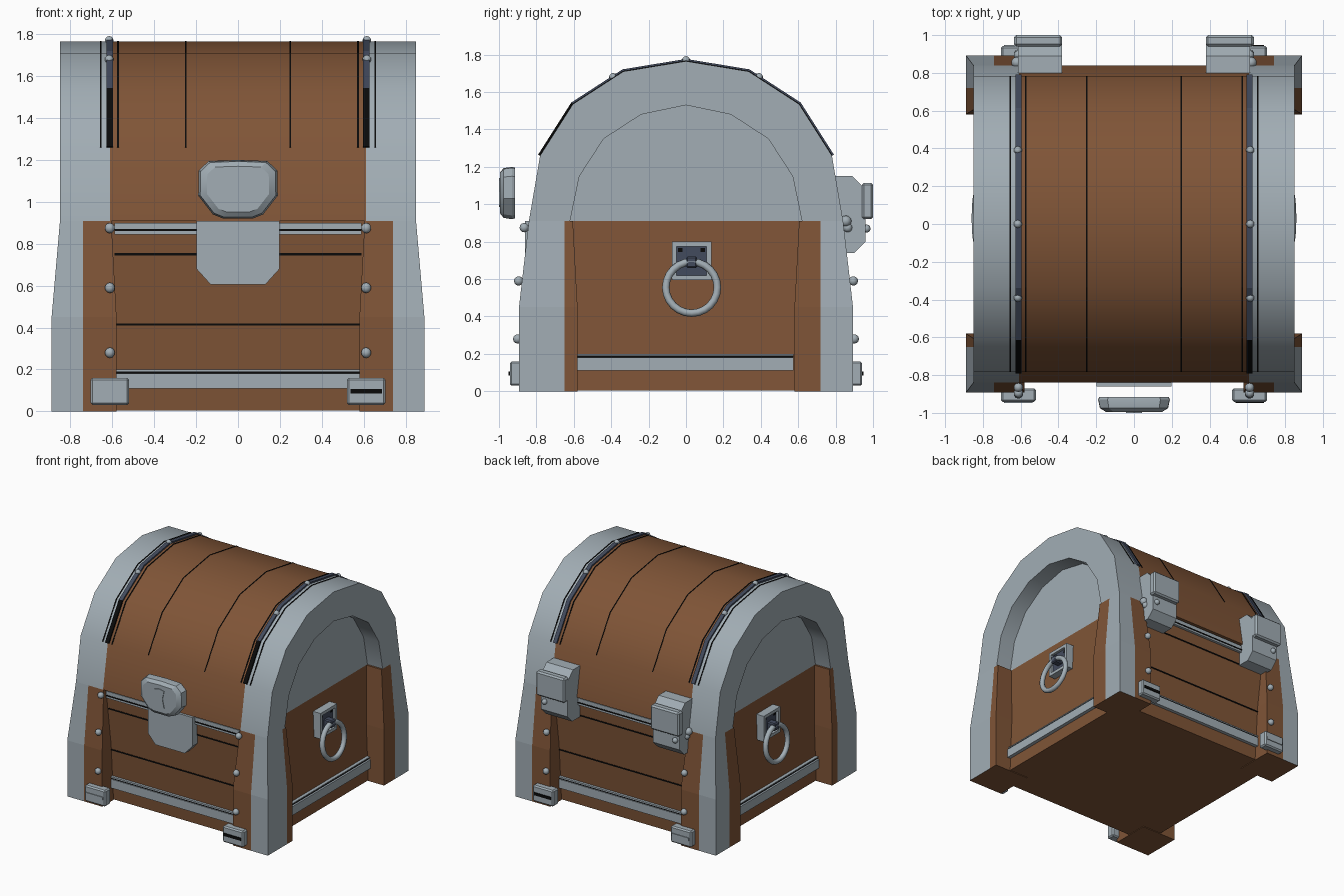
import bpy, bmesh, math
from mathutils import Vector

if "Cube" in bpy.data.objects:
    bpy.data.objects.remove(bpy.data.objects["Cube"])


def material(name, rgb):
    m = bpy.data.materials.new(name)
    m.diffuse_color = (*rgb, 1)
    m.use_nodes = True
    m.node_tree.nodes["Principled BSDF"].inputs["Base Color"].default_value = m.diffuse_color
    return m


WOOD = material("brown wood", (0.215, 0.09, 0.038))
STEEL = material("grey steel", (0.36, 0.42, 0.46))
DARK = material("dark blue steel", (0.055, 0.07, 0.11))
BLACK = material("black", (0.003, 0.003, 0.003))


def finish(name, bm, mats, smooth=0):
    bmesh.ops.recalc_face_normals(bm, faces=bm.faces)
    me = bpy.data.meshes.new(name)
    bm.to_mesh(me)
    bm.free()
    ob = bpy.data.objects.new(name, me)
    bpy.context.collection.objects.link(ob)
    for m in mats:
        me.materials.append(m)
    if smooth:
        bpy.ops.object.select_all(action='DESELECT')
        ob.select_set(True)
        bpy.context.view_layer.objects.active = ob
        bpy.ops.object.shade_smooth_by_angle(angle=math.radians(smooth))
    return ob


def loft(name, rings, mats, rule=None, smooth=0):
    """Skin equal-length rings of points; rule(i) gives the material of side i."""
    bm = bmesh.new()
    vs = [[bm.verts.new(p) for p in r] for r in rings]
    n = len(rings[0])
    for a, b in zip(vs, vs[1:]):
        for i in range(n):
            f = bm.faces.new((a[i], a[(i + 1) % n], b[(i + 1) % n], b[i]))
            f.material_index = rule(i) if rule else 0
    bm.faces.new(vs[0])
    bm.faces.new(vs[-1])
    return finish(name, bm, mats, smooth)


def prism(name, pts, axis, a, b, mat, smooth=0):
    """Extrude a profile (horizontal, z) along x or y."""
    place = (lambda p, t: (t, p[0], p[1])) if axis == 'x' else (lambda p, t: (p[0], t, p[1]))
    return loft(name, [[place(p, t) for p in pts] for t in (a, b)], [mat], None, smooth)


def box(name, x, y, z, mat, bevel=0):
    bm = bmesh.new()
    bmesh.ops.create_cube(bm, size=1)
    for v in bm.verts:
        v.co = [(r[0] + r[1]) / 2 + c * (r[1] - r[0]) for c, r in zip(v.co, (x, y, z))]
    if bevel:
        bmesh.ops.bevel(bm, geom=bm.edges[:], offset=bevel, segments=1, affect='EDGES')
    return finish(name, bm, [mat])


def bolt(name, pos, r=0.025):
    bm = bmesh.new()
    bmesh.ops.create_uvsphere(bm, u_segments=10, v_segments=6, radius=r)
    bmesh.ops.translate(bm, vec=Vector(pos), verts=bm.verts)
    return finish(name, bm, [STEEL], 60)


def mirrored(half):
    """Mirror a half profile that ends on the centre line."""
    return [(-p, q) for p, q in half] + [(p, q) for p, q in half[-2::-1]]


# Lid: wooden barrel with a steel arch and a sunken steel panel at each end
outer = mirrored([(0.84, 0.91), (0.78, 1.26), (0.605, 1.535), (0.335, 1.71), (0, 1.765)])
inner = mirrored([(0.62, 0.91), (0.57, 1.15), (0.44, 1.35), (0.24, 1.48), (0, 1.53)])
prism("lid_barrel", outer, 'x', -0.61, 0.61, WOOD, 40)
for s in (-1, 1):
    prism("lid_end_arch", outer + inner[::-1], 'x', s * 0.61, s * 0.85, STEEL, 30)
    prism("lid_end_panel", inner, 'x', s * 0.61, s * 0.715, STEEL)


def arch_strip(name, x0, x1, lift, mat, pts):
    scaled = lambda k: [(y * k, 0.91 + (z - 0.91) * k) for y, z in pts]
    prism(name, scaled(1 + lift) + scaled(0.97)[::-1], 'x', x0, x1, mat)


# Lid bands and plank grooves
crown = outer[1:-1]
for s in (-1, 1):
    for x, w in ((0.25, 0.003), (0.573, 0.004), (0.655, 0.004)):
        arch_strip("lid_groove", s * x - w, s * x + w, 0.004, BLACK, crown)
    arch_strip("lid_band", s * 0.612 - 0.016, s * 0.612 + 0.016, 0.014, DARK, crown[1:])
    arch_strip("lid_band_end", s * 0.612 - 0.016, s * 0.612 + 0.016, 0.014, BLACK, crown[:2])
    for y, z in ((-0.39, 1.68), (0, 1.77), (0.39, 1.68)):
        bolt("lid_bolt", (s * 0.615, y, z), 0.022)

# Base body with slightly leaning panels
corners = ((-1, -1), (1, -1), (1, 1), (-1, 1))
loft("base_body", [[(a * hx, b * hy, z) for a, b in corners]
                   for hx, hy, z in ((0.75, 0.75, 0.005), (0.715, 0.81, 0.91))], [WOOD])

# Corner posts: steel on the outer corner, wood towards the panels
for sx in (-1, 1):
    for sy in (-1, 1):
        split = 0.65 if sy < 0 else 0.72
        rings = []
        for z, ox, oy, i in ((0, 0.89, 0.893, 0.58), (0.45, 0.89, 0.893, 0.58), (0.91, 0.85, 0.84, 0.605)):
            sec = [(i, i), (ox, i), (ox, split), (ox, oy), (0.74, oy), (i, oy)]
            rings.append([(sx * p, sy * q, z) for p, q in sec])
        loft("corner_post", rings, [WOOD, STEEL], lambda k: int(k in (2, 3)))

# Front and back: rails, plank grooves, bolts and foot plates
for s in (-1, 1):
    face = lambda z: 0.75 + 0.066 * z

    def plate(name, z0, z1, lift, mat, w=0.59):
        y = sorted((s * 0.7, s * (face((z0 + z1) / 2) + lift)))
        box(name, (-w, w), y, (z0, z1), mat)

    plate("lower_rail", 0.11, 0.18, 0.025, STEEL)
    plate("lower_rail_groove", 0.18, 0.19, 0.015, BLACK)
    plate("lower_rail_lip", 0.19, 0.20, 0.02, STEEL)
    plate("upper_rail", 0.845, 0.90, 0.02, STEEL)
    plate("upper_rail_groove", 0.86, 0.87, 0.023, BLACK)
    for z in (0.415, 0.75):
        plate("plank_groove", z - 0.005, z + 0.005, 0.004, BLACK)
    for sx in (-1, 1):
        for y, z in ((0.9, 0.28), (0.895, 0.59), (0.865, 0.875)):
            bolt("post_bolt", (sx * 0.612, s * y, z))
        cx = sx * 0.612
        box("foot_plate", (cx - 0.092, cx + 0.092), sorted((s * 0.87, s * 0.942)), (0.03, 0.16), STEEL, 0.01)
        box("foot_plate_slot", (cx - 0.075, cx + 0.075), sorted((s * 0.93, s * 0.948)), (0.085, 0.107),
            STEEL if sx < 0 else BLACK)

# Sides: lower rail and ring handle on a framed plate
for s in (-1, 1):
    X = lambda a, b: sorted((s * a, s * b))
    box("side_rail", X(0.7, 0.775), (-0.59, 0.575), (0.11, 0.18), STEEL)
    box("side_rail_groove", X(0.7, 0.76), (-0.59, 0.575), (0.18, 0.192), BLACK)
    box("side_rail_lip", X(0.7, 0.768), (-0.59, 0.575), (0.192, 0.20), STEEL)
    box("handle_plate", X(0.7, 0.765), (-0.06, 0.12), (0.60, 0.79), DARK)
    for y, z in (((-0.075, 0.135), (0.775, 0.80)), ((-0.075, 0.135), (0.595, 0.62)),
                 ((-0.075, -0.05), (0.62, 0.775)), ((0.11, 0.135), (0.62, 0.775))):
        box("handle_frame", X(0.7, 0.785), y, z, STEEL)
    for y in (-0.03, 0.09):
        box("handle_rivet", X(0.76, 0.769), (y - 0.012, y + 0.012), (0.745, 0.765), BLACK)
    box("handle_loop", X(0.75, 0.83), (0.0, 0.06), (0.66, 0.72), DARK, 0.008)
    bpy.ops.mesh.primitive_torus_add(major_radius=0.138, minor_radius=0.02, major_segments=24, minor_segments=8,
                                     location=(s * 0.825, 0.03, 0.555), rotation=(0, math.radians(90 - s * 6), 0))
    ring = bpy.context.object
    ring.name = "ring_handle"
    ring.data.materials.append(STEEL)
    bpy.ops.object.shade_smooth_by_angle(angle=math.radians(60))

# Lock: bevelled shield with a keyhole, and the hasp plate below
half = [(0.07, 0.92), (0.12, 0.94), (0.19, 1.03), (0.188, 1.15), (0.14, 1.195), (0, 1.2)]
shield = mirrored(half)
shrink = lambda k, y: [(x * k, y, 1.065 + (z - 1.065) * k) for x, z in shield]
loft("lock_shield", [shrink(0.97, -0.915), shrink(1, -0.93), shrink(0.95, -0.975), shrink(0.78, -0.995)],
     [STEEL], None, 25)
key = [(-0.043, 0.995), (-0.028, 1.065), (-0.043, 1.13), (0, 1.14), (0.043, 1.13), (0.028, 1.065),
       (0.043, 0.995), (0, 0.985)]
prism("keyhole_rim", key, 'y', -0.97, -1.0, STEEL)
prism("keyhole", [(x * 0.6, 1.065 + (z - 1.065) * 0.75) for x, z in key], 'y', -0.97, -1.0, STEEL)
prism("hasp_plate", [(-0.198, 0.91), (-0.198, 0.68), (-0.13, 0.605), (0.13, 0.605), (0.198, 0.68),
                     (0.198, 0.91)], 'y', -0.76, -0.86, STEEL)

# Hinges on the back
block = [(0.77, 1.15), (0.89, 1.15), (0.96, 1.08), (0.96, 0.80), (0.90, 0.74), (0.79, 0.74)]
for s in (-1, 1):
    prism("hinge_block", block, 'x', s * 0.38, s * 0.615, STEEL)
    box("hinge_plate", sorted((s * 0.38, s * 0.635)), (0.94, 1.0), (0.92, 1.115), STEEL, 0.012)
    bolt("hinge_side_bolt", (s * 0.62, 0.855, 0.91), 0.03)
    bolt("hinge_bolt", (s * 0.58, 0.965, 0.87), 0.022)
